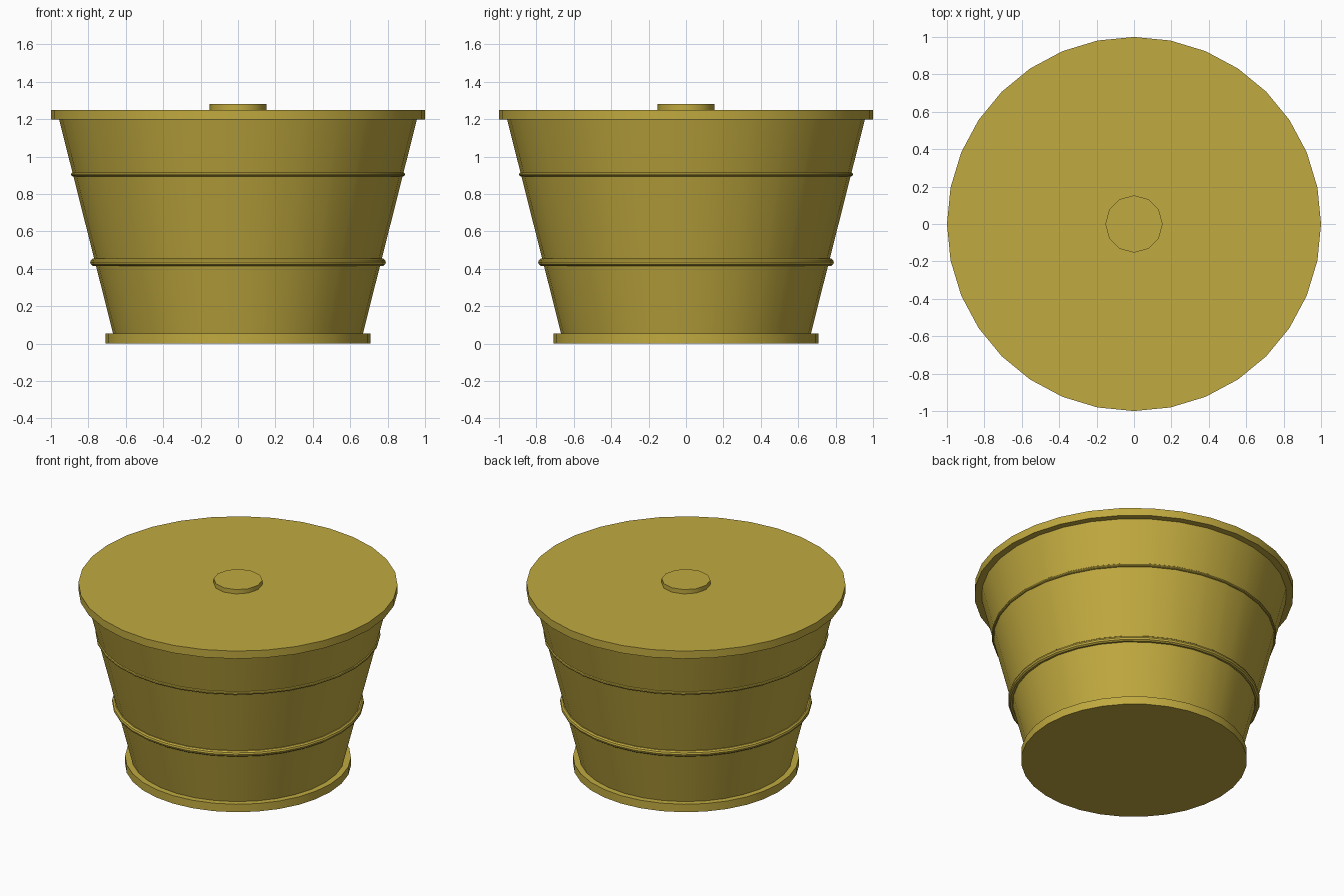
import bpy
import math

if "Cube" in bpy.data.objects:
    bpy.data.objects.remove(bpy.data.objects["Cube"])

SIDES = 32

brass = bpy.data.materials.new("mustard")
brass.diffuse_color = (0.53, 0.40, 0.05, 1)
brass.use_nodes = True
brass.node_tree.nodes["Principled BSDF"].inputs["Base Color"].default_value = brass.diffuse_color


def finish(name):
    obj = bpy.context.object
    obj.name = name
    obj.data.materials.append(brass)
    bpy.ops.object.shade_smooth_by_angle(angle=math.radians(35))
    return obj


def drum(name, z0, z1, r0, r1, sides=SIDES):
    """Closed cylinder or tapered drum between two heights."""
    bpy.ops.mesh.primitive_cone_add(vertices=sides, radius1=r0, radius2=r1,
                                    depth=z1 - z0, location=(0, 0, (z0 + z1) / 2))
    return finish(name)


def hoop(name, z, major, minor):
    """Rounded band around the body."""
    bpy.ops.mesh.primitive_torus_add(major_segments=SIDES, minor_segments=10,
                                     major_radius=major, minor_radius=minor,
                                     location=(0, 0, z))
    return finish(name)


# Tapered body with foot and lid
drum("body", 0.01, 1.22, 0.657, 0.962)
drum("foot", 0.0, 0.055, 0.708, 0.708)
drum("lid", 1.197, 1.25, 1.0, 1.0)

# Raised button on the lid
drum("lid_button", 1.24, 1.28, 0.153, 0.153, 12)

# Bands around the body
hoop("lower_hoop", 0.435, 0.77, 0.02)
hoop("upper_hoop", 0.905, 0.882, 0.011)
